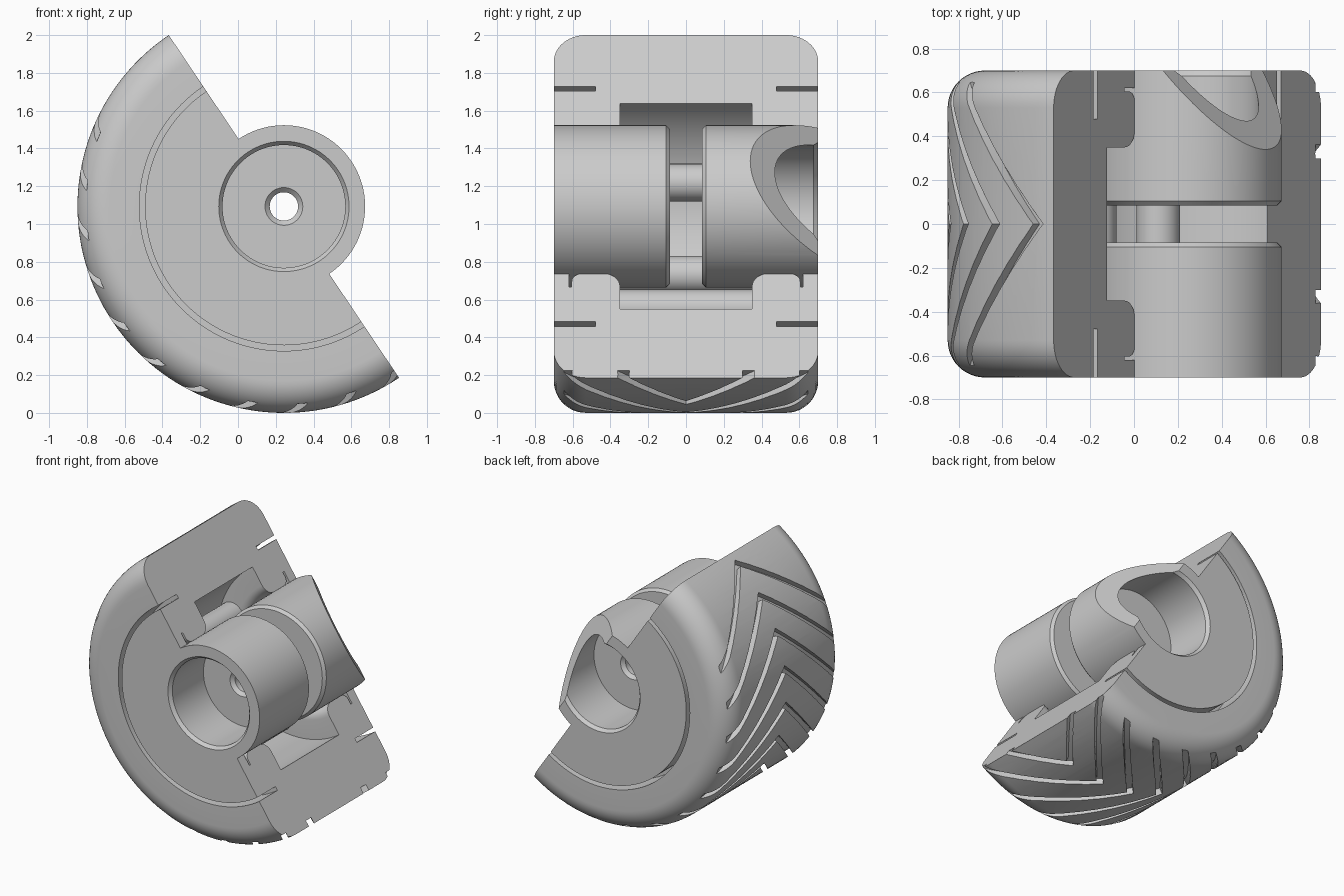
import bpy
import bmesh
import math
from mathutils import Vector

cube = bpy.data.objects.get("Cube")
if cube:
    bpy.data.objects.remove(cube, do_unlink=True)

CX, CZ, R = 0.243, 1.093, 1.093        # wheel axis and radius
CUT = 123.9                            # angle where the half wheel starts
DEPTH = 0.045                          # tread groove depth

grey = bpy.data.materials.new("plain grey")
grey.use_nodes = True
grey.diffuse_color = (0.6, 0.6, 0.6, 1)
grey.node_tree.nodes["Principled BSDF"].inputs["Base Color"].default_value = grey.diffuse_color


def polar(angle, r, y):
    a = math.radians(angle)
    return Vector((CX + r * math.cos(a), y, CZ + r * math.sin(a)))


def arc(y, r, radius, start, end, steps=8):
    """Rounded corner in the (y, r) profile plane."""
    angles = [math.radians(start + (end - start) * i / steps) for i in range(steps + 1)]
    return [(y + radius * math.cos(a), r + radius * math.sin(a)) for a in angles]


def loft(bm, rings, closed):
    """Skin a row of equal point rings into a solid."""
    rows = [[bm.verts.new(p) for p in ring] for ring in rings]
    n = len(rows[0])
    pairs = list(zip(rows, rows[1:]))
    if closed:
        pairs.append((rows[-1], rows[0]))
    else:
        bm.faces.new(rows[0])
        bm.faces.new(rows[-1][::-1])
    for a, b in pairs:
        for i in range(n):
            j = (i + 1) % n
            bm.faces.new((a[i], b[i], b[j], a[j]))


def finish(bm, name):
    bmesh.ops.recalc_face_normals(bm, faces=bm.faces[:])
    mesh = bpy.data.meshes.new(name)
    bm.to_mesh(mesh)
    bm.free()
    mesh.materials.append(grey)
    obj = bpy.data.objects.new(name, mesh)
    bpy.context.collection.objects.link(obj)
    return obj


def smooth(obj):
    bpy.ops.object.select_all(action="DESELECT")
    obj.select_set(True)
    bpy.context.view_layer.objects.active = obj
    bpy.ops.object.shade_smooth_by_angle(angle=math.radians(25))


# Half tyre: section with rounded lips, side slots and an inner channel
side = [(0.35, 0.655)]
side += arc(0.43, 0.51, 0.08, 180, 270)
side += arc(0.555, 0.48, 0.05, 270, 360)
side += [(0.605, 0.515), (0.62, 0.515), (0.62, 0.425), (0.7, 0.425),
         (0.7, 0.735), (0.48, 0.735), (0.48, 0.765), (0.7, 0.765)]
side += arc(0.53, R - 0.17, 0.17, 0, 90, 12)
section = side + [(-y, r) for y, r in reversed(side)]
bm = bmesh.new()
steps = 80
loft(bm, [[polar(CUT + 180 * i / steps, r, y) for y, r in section]
          for i in range(steps + 1)], False)
tyre = finish(bm, "half_tyre")

# Chevron tread grooves
bm = bmesh.new()
for k in range(12):
    apex = 128.5 + 14.5 * k
    rings = []
    for i in range(-8, 9):
        y = 0.7 * i / 8
        mid = apex + 48 * abs(y)
        rings.append([polar(mid + da, r, y) for da, r in
                      ((-1.5, R - DEPTH), (1.5, R - DEPTH), (1.5, R + 0.1), (-1.5, R + 0.1))])
    loft(bm, rings, False)
cutter = finish(bm, "groove_cutter")
cutter.hide_render = True

cut = tyre.modifiers.new("grooves", "BOOLEAN")
cut.operation = "DIFFERENCE"
cut.solver = "EXACT"
cut.object = cutter
bpy.context.view_layer.objects.active = tyre
tyre.select_set(True)
bpy.ops.object.modifier_apply(modifier=cut.name)
bpy.data.objects.remove(cutter, do_unlink=True)
smooth(tyre)

# Two hub cups, each with a deep bore and a small axle hole
cup = [(0.105, 0.43), (0.085, 0.41), (0.085, 0.1), (0.11, 0.075), (0.275, 0.075),
       (0.3, 0.1), (0.3, 0.325), (0.675, 0.325), (0.7, 0.345), (0.7, 0.43)]
for name, sign in (("front_hub", -1), ("back_hub", 1)):
    bm = bmesh.new()
    loft(bm, [[polar(CUT + 360 * i / 96, r, y * sign) for y, r in cup] for i in range(96)], True)
    if sign > 0:
        # Slanted cut across the open side of the back cup
        out = polar(CUT - 90, 1, 0) - polar(0, 0, 0)
        res = bmesh.ops.bisect_plane(
            bm, geom=bm.verts[:] + bm.edges[:] + bm.faces[:],
            plane_co=polar(CUT - 90, 0.43, 0.34),
            plane_no=(out * 1.24 + Vector((0, 1, 0))).normalized(), clear_outer=True)
        rim = [e for e in res["geom_cut"] if isinstance(e, bmesh.types.BMEdge)]
        bmesh.ops.holes_fill(bm, edges=rim, sides=0)
    smooth(finish(bm, name))

# Cross pins inside the channel
for i, angle in enumerate((166.9, 220.5, 256.2)):
    bm = bmesh.new()
    c = polar(angle, 0.556, 0)
    rings = []
    for y in (-0.37, 0.37):
        rings.append([c + Vector((0.1 * math.cos(t), y, 0.1 * math.sin(t)))
                      for t in (math.tau * j / 32 for j in range(32))])
    loft(bm, rings, False)
    smooth(finish(bm, f"cross_pin_{i + 1}"))
